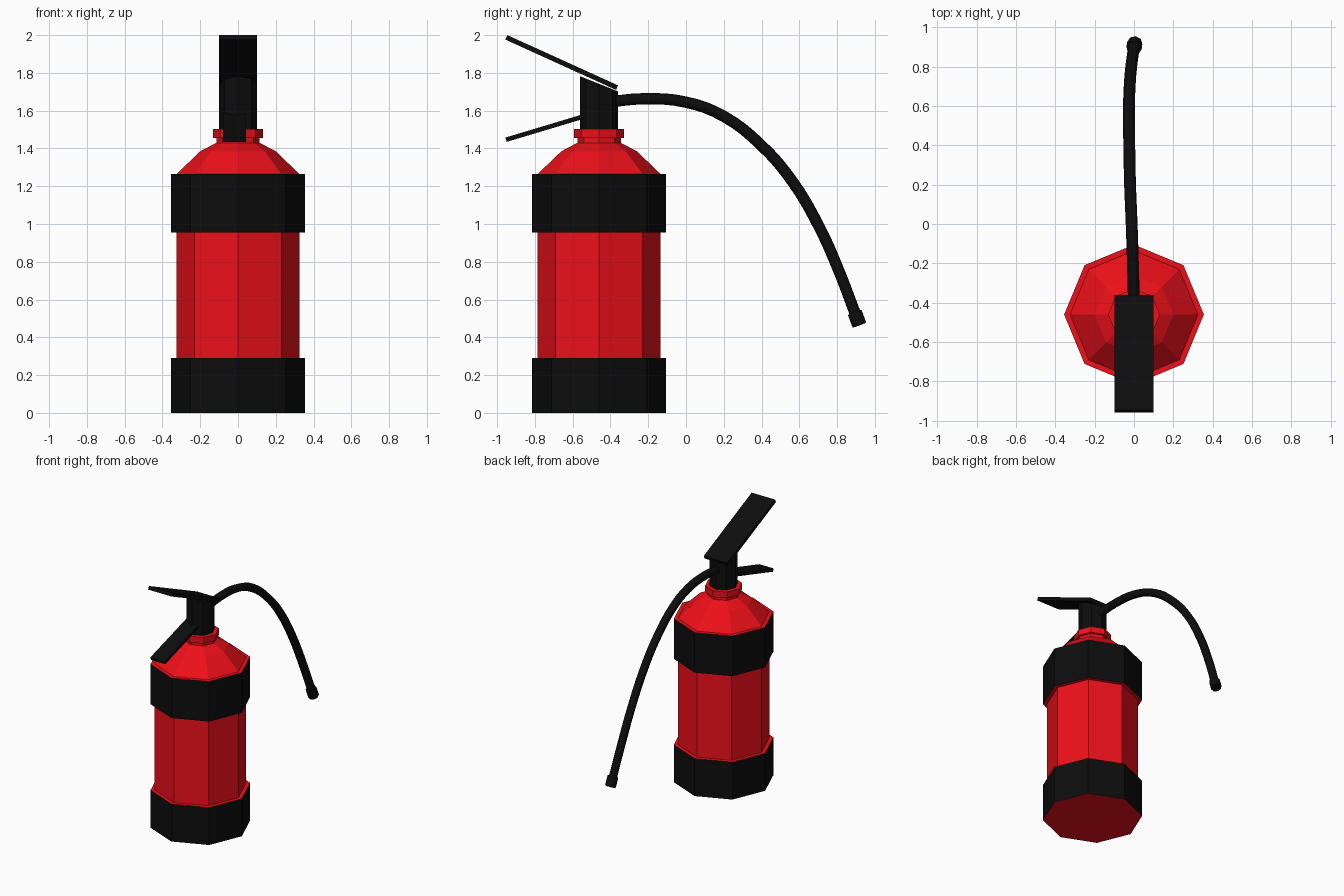
import bpy, bmesh
from math import sin, cos, pi
from mathutils import Vector

if "Cube" in bpy.data.objects:
    bpy.data.objects.remove(bpy.data.objects["Cube"])

CY = -0.46  # tank axis position in y


def material(name, col):
    m = bpy.data.materials.new(name)
    m.diffuse_color = (*col, 1)
    m.use_nodes = True
    m.node_tree.nodes["Principled BSDF"].inputs["Base Color"].default_value = m.diffuse_color
    return m


red = material("red_paint", (0.85, 0.005, 0.01))
black = material("black_rubber", (0.004, 0.004, 0.004))


def finish(name, bm, *mats):
    bmesh.ops.recalc_face_normals(bm, faces=bm.faces)
    me = bpy.data.meshes.new(name)
    bm.to_mesh(me)
    bm.free()
    for m in mats:
        me.materials.append(m)
    ob = bpy.data.objects.new(name, me)
    bpy.context.collection.objects.link(ob)
    return ob


def lathe(name, profile, mats, dark=(), n=8):
    """Closed n-sided turned solid; segments listed in dark use material 1."""
    bm = bmesh.new()
    rings = [[bm.verts.new((r * cos(2 * pi * i / n), CY + r * sin(2 * pi * i / n), z))
              for i in range(n)] for r, z in profile]
    for k, (a, b) in enumerate(zip(rings, rings[1:])):
        for i in range(n):
            j = (i + 1) % n
            f = bm.faces.new((a[i], a[j], b[j], b[i]))
            f.material_index = int(k in dark)
    bm.faces.new(rings[0])
    bm.faces.new(rings[-1])
    return finish(name, bm, *mats)


def plate(name, a, b, x0, x1, t):
    """Flat bar between two (y, z) points."""
    a, b = Vector(a), Vector(b)
    d = (b - a).normalized()
    nrm = Vector((-d.y, d.x)) * t / 2
    bm = bmesh.new()
    sides = [[bm.verts.new((x, p.x, p.y)) for p in (a - nrm, b - nrm, b + nrm, a + nrm)]
             for x in (x0, x1)]
    for s in sides:
        bm.faces.new(s)
    for i in range(4):
        j = (i + 1) % 4
        bm.faces.new((sides[0][i], sides[0][j], sides[1][j], sides[1][i]))
    return finish(name, bm, black)


def tube(name, pts, radius, kind):
    """Eight-sided capped tube along a path."""
    cu = bpy.data.curves.new(name, 'CURVE')
    cu.dimensions = '3D'
    cu.bevel_depth, cu.bevel_resolution = radius, 2
    cu.use_fill_caps = True
    cu.resolution_u = 4
    sp = cu.splines.new(kind)
    if kind == 'BEZIER':
        sp.bezier_points.add(len(pts) - 1)
        for bp, p in zip(sp.bezier_points, pts):
            bp.co = p
            bp.handle_left_type = bp.handle_right_type = 'AUTO'
    else:
        sp.points.add(len(pts) - 1)
        for q, p in zip(sp.points, pts):
            q.co = (*p, 1)
    cu.materials.append(black)
    ob = bpy.data.objects.new(name, cu)
    bpy.context.collection.objects.link(ob)
    return ob


# Tank with two raised black bands, shoulder and neck collar
lathe("tank", [(0.355, 0), (0.355, 0.29), (0.325, 0.29), (0.325, 0.955), (0.355, 0.955),
               (0.355, 1.265), (0.325, 1.265), (0.2, 1.385), (0.115, 1.43),
               (0.115, 1.455), (0.132, 1.455), (0.132, 1.503)], (red, black), dark=(0, 4))

# Valve block with sloped top
valve = lathe("valve", [(0.1, 1.495), (0.1, 1.74)], (black,))
for v in valve.data.vertices:
    if v.co.z > 1.6:
        v.co.z = 1.742 - 0.4 * (v.co.y - CY)

# Squeeze lever and carry handle
plate("top_lever", (-0.951, 1.988), (-0.365, 1.722), -0.1, 0.1, 0.026)
plate("lower_handle", (-0.953, 1.446), (-0.5, 1.582), -0.08, 0.042, 0.024)

# Hose and nozzle tip
tube("hose", [(0, -0.42, 1.645), (-0.005, -0.22, 1.663), (-0.012, 0.0, 1.645), (-0.02, 0.2, 1.57),
              (-0.024, 0.4, 1.415), (-0.026, 0.56, 1.23), (-0.022, 0.7, 0.995),
              (-0.014, 0.8, 0.775), (0.0, 0.9, 0.515)], 0.03, 'BEZIER')
tube("nozzle", [(0.0, 0.893, 0.532), (0.004, 0.918, 0.465)], 0.039, 'POLY')
